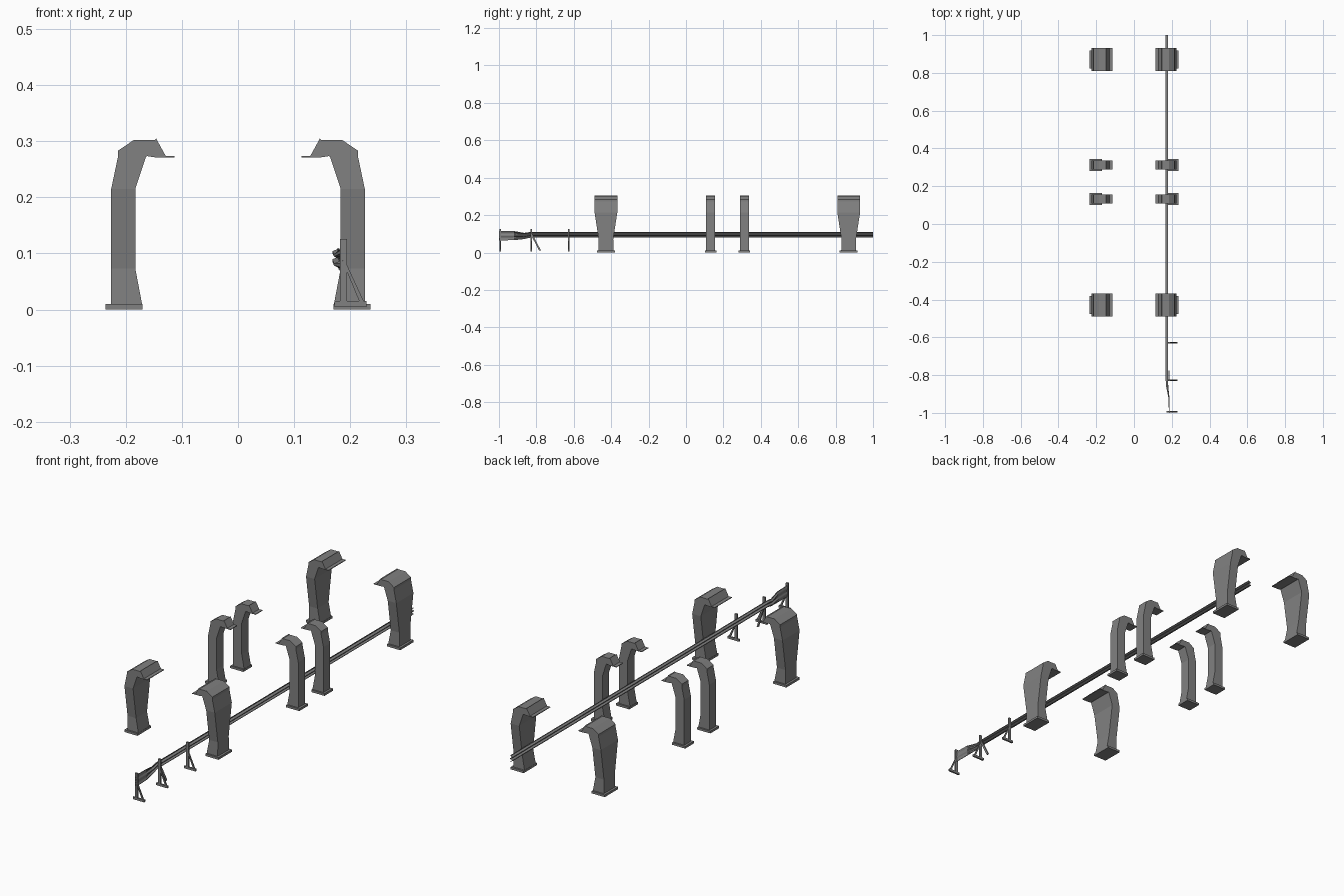
import bpy, bmesh
from mathutils import Vector

if "Cube" in bpy.data.objects:
    bpy.data.objects.remove(bpy.data.objects["Cube"])

steel = bpy.data.materials.new("grey_steel")
steel.diffuse_color = (0.22, 0.22, 0.22, 1)
steel.use_nodes = True
steel.node_tree.nodes["Principled BSDF"].inputs["Base Color"].default_value = steel.diffuse_color


def make(name, rings):
    """Loft a closed solid through rings with equal point counts."""
    bm = bmesh.new()
    rows = [[bm.verts.new(p) for p in r] for r in rings]
    n = len(rows[0])
    for a, b in zip(rows, rows[1:]):
        for i in range(n):
            j = (i + 1) % n
            bm.faces.new((a[i], a[j], b[j], b[i]))
    bm.faces.new(rows[0])
    bm.faces.new(rows[-1])
    bmesh.ops.recalc_face_normals(bm, faces=bm.faces)
    me = bpy.data.meshes.new(name)
    bm.to_mesh(me)
    bm.free()
    me.materials.append(steel)
    ob = bpy.data.objects.new(name, me)
    bpy.context.collection.objects.link(ob)
    return ob


def box(name, x0, x1, y0, y1, z0, z1):
    return make(name, [[(x0, y0, z), (x1, y0, z), (x1, y1, z), (x0, y1, z)]
                       for z in (z0, z1)])


def plate(name, pts, y, half):
    """Flat x-z outline with thickness along y."""
    return make(name, [[(x, y + s * half, z) for x, z in pts] for s in (-1, 1)])


# Pillar sections: outer x, z, inner x, z, half width of wide version
SECTIONS = [
    (.226, .010, .171, .010, .040),
    (.226, .073, .183, .073, .039),
    (.226, .215, .183, .215, .061),
    (.214, .272, .164, .272, .061),
    (.214, .283, .162, .2735, .061),
    (.186, .302, .150, .2715, .061),
    (.149, .302, .138, .2712, .061),
    (.146, .305, .133, .271, .061),
    (.129, .274, .128, .271, .061),
    (.113, .274, .113, .271, .061),
]


def pillar(kind, y, side, narrow):
    rings = []
    for ox, oz, ix, iz, hw in SECTIONS:
        h = .024 if narrow else hw
        rings.append([(side * ox, y - h, oz), (side * ox, y + h, oz),
                      (side * ix, y + h, iz), (side * ix, y - h, iz)])
    make(kind + "_pillar", rings)
    h = .031 if narrow else .048
    x0, x1 = sorted((side * .170, side * .236))
    box(kind + "_pillar_foot", x0, x1, y - h, y + h, 0, .010)


for side in (-1, 1):
    for y in (-.428, .870):
        pillar("wide", y, side, False)
    for y in (.132, .312):
        pillar("narrow", y, side, True)

# Corrugated rail: fraction of height, fraction of depth toward the walkway
WAVE = [(0, .1), (.08, .1), (.2, 1), (.32, 1), (.45, 0), (.55, 0),
        (.68, 1), (.8, 1), (.92, .1), (1, .1)]


def rail_ring(y, x, lo, hi, depth):
    front = [(x - d * depth, y, lo + t * (hi - lo)) for t, d in WAVE]
    back = [(px + .002, py, pz) for px, py, pz in reversed(front)]
    return front + back


make("guard_rail", [rail_ring(*s) for s in (
    (1, .178, .080, .110, .010),
    (-.83, .178, .080, .110, .010),
    (-.865, .180, .072, .105, .009),
    (-.92, .186, .066, .115, .004),
    (-1, .187, .065, .116, .002))])

# Rail posts with foot and sloping strut
for y in (-.994, -.828, -.628):
    box("rail_post", .182, .194, y - .004, y + .004, .010, .126)
    box("post_foot", .172, .229, y - .004, y + .004, .005, .015)
    plate("post_strut", [(.194, .080), (.194, .068), (.216, .015), (.224, .015)],
          y, .003)

# Lengthwise brace behind the middle post
make("rail_brace", [[(x, y, z) for y, z in
                     ((-.832, .100), (-.822, .100), (-.775, .010), (-.785, .010))]
                    for x in (.183, .189)])
